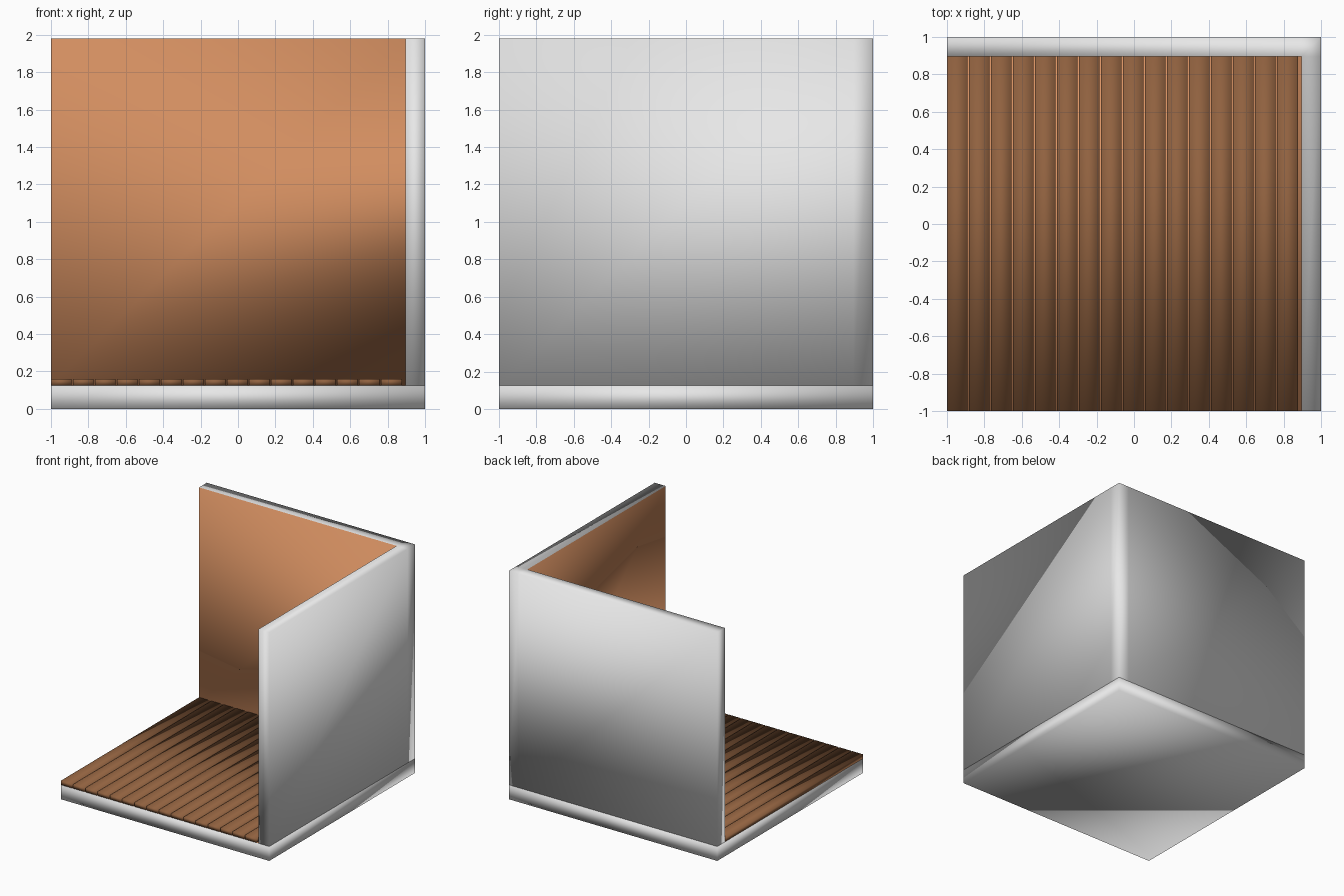
import bpy, bmesh

if "Cube" in bpy.data.objects:
    bpy.data.objects.remove(bpy.data.objects["Cube"])

def material(name, rgb):
    m = bpy.data.materials.new(name)
    m.diffuse_color = (*rgb, 1)
    m.use_nodes = True
    m.node_tree.nodes["Principled BSDF"].inputs["Base Color"].default_value = m.diffuse_color
    return m

white = material("off_white", (0.80, 0.80, 0.80))
brown = material("warm_brown", (0.72, 0.30, 0.13))
dark = material("dark_wood", (0.28, 0.12, 0.05))

BASE, TOP, FLOOR, IN = 0.125, 1.98, 0.16, 0.895

def prism(name, outlines, z0, z1, colours, rule=lambda n, c: False):
    """Extrude joined footprints upward; colour faces by a rule; smooth-shade."""
    bm = bmesh.new()
    for pts in outlines:
        bm.faces.new([bm.verts.new((x, y, z0)) for x, y in pts])
    bmesh.ops.remove_doubles(bm, verts=bm.verts[:], dist=1e-5)
    new = bmesh.ops.extrude_face_region(bm, geom=bm.faces[:], use_keep_orig=True)["geom"]
    for v in new:
        if isinstance(v, bmesh.types.BMVert):
            v.co.z = z1
    bmesh.ops.recalc_face_normals(bm, faces=bm.faces[:])
    bm.normal_update()
    for f in bm.faces:
        f.smooth = True
        f.material_index = int(rule(f.normal, f.calc_center_median()))
    me = bpy.data.meshes.new(name)
    bm.to_mesh(me)
    bm.free()
    for m in colours:
        me.materials.append(m)
    ob = bpy.data.objects.new(name, me)
    bpy.context.collection.objects.link(ob)
    return ob

def rect(x0, y0, x1, y1):
    return [(x0, y0), (x1, y0), (x1, y1), (x0, y1)]

# base slab, brown on top between the planks
prism("base_slab", [rect(-1, -1, 1, 1)], 0, BASE, [white, brown], lambda n, c: n.z > 0.5)

# L-shaped walls, brown on the two inner faces
prism("walls", [rect(-1, IN, IN, 1), rect(IN, IN, 1, 1), rect(IN, -1, 1, IN)], BASE, TOP,
      [white, brown],
      lambda n, c: (n.y < -0.5 and c.x < 0.5) or (n.x < -0.5 and -0.5 < c.y < 0.5))

# sixteen floor planks
for i in range(16):
    x = -1 + 0.1177 * i
    prism(f"floor_plank_{i + 1}", [rect(x, -1, x + 0.11, IN)], BASE, FLOOR, [dark])
